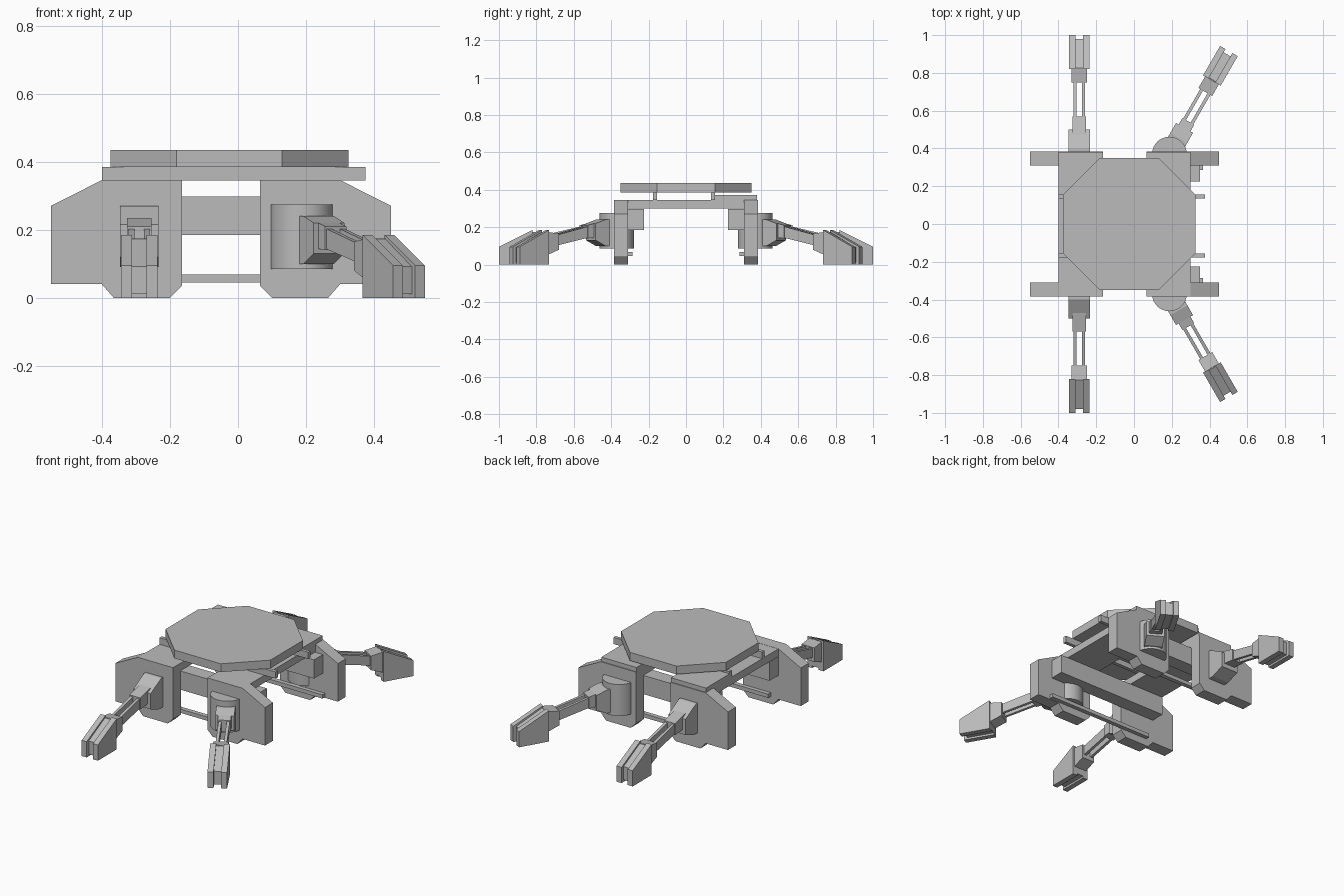
import bpy, bmesh, math
from mathutils import Matrix, Vector

cube = bpy.data.objects.get("Cube")
if cube:
    bpy.data.objects.remove(cube, do_unlink=True)

grey = bpy.data.materials.new("plain grey")
grey.use_nodes = True
COLOUR = (0.5, 0.5, 0.5, 1)
grey.diffuse_color = COLOUR
grey.node_tree.nodes["Principled BSDF"].inputs["Base Color"].default_value = COLOUR


def prism(name, points, axis, lo, hi, matrix=Matrix()):
    """Extrude a 2D outline along an axis from lo to hi."""
    def place(p, d):
        return {"x": (d, p[0], p[1]), "y": (p[0], d, p[1]), "z": (p[0], p[1], d)}[axis]
    bm = bmesh.new()
    face = bm.faces.new([bm.verts.new(place(p, lo)) for p in points])
    ext = bmesh.ops.extrude_face_region(bm, geom=[face])
    verts = [g for g in ext["geom"] if isinstance(g, bmesh.types.BMVert)]
    shift = Vector(place((0, 0), hi - lo))
    bmesh.ops.translate(bm, verts=verts, vec=shift)
    bm.transform(matrix)
    bmesh.ops.recalc_face_normals(bm, faces=bm.faces)
    mesh = bpy.data.meshes.new(name)
    bm.to_mesh(mesh)
    bm.free()
    mesh.materials.append(grey)
    obj = bpy.data.objects.new(name, mesh)
    bpy.context.collection.objects.link(obj)
    return obj


def box(name, x, y, z, matrix=Matrix()):
    return prism(name, [(x[0], y[0]), (x[1], y[0]), (x[1], y[1]), (x[0], y[1])],
                 "z", z[0], z[1], matrix)


def leg(name, matrix, width, mount):
    """A leg that reaches along local +y from its pivot."""
    prism(name + "_mount", mount, "x", -width, width, matrix)
    prism(name + "_wrist", [(0.1, 0.15), (0.1, 0.235), (0.2, 0.21), (0.2, 0.14)],
          "x", -0.036, 0.036, matrix)
    for s in (-1, 1):
        # twin arm rails
        a, b = sorted((s * 0.014, s * 0.031))
        prism(name + "_arm_rail", [(0.19, 0.145), (0.19, 0.205), (0.42, 0.15), (0.42, 0.095)],
              "x", a, b, matrix)
        # outer foot slabs
        a, b = sorted((s * 0.021, s * 0.054))
        prism(name + "_foot_slab", [(0.45, 0), (0.45, 0.185), (0.63, 0.095), (0.63, 0)],
              "x", a, b, matrix)
    prism(name + "_foot_core", [(0.45, 0.012), (0.45, 0.175), (0.61, 0.092), (0.61, 0.012)],
          "x", -0.022, 0.022, matrix)
    prism(name + "_ankle", [(0.38, 0.08), (0.38, 0.165), (0.455, 0.175), (0.455, 0.05)],
          "x", -0.042, 0.042, matrix)


# Octagonal top platform
R, H, CX = 0.35, 0.155, -0.025
octagon = [(CX + x, y) for x, y in ((-H, -R), (H, -R), (R, -H), (R, H),
                                   (H, R), (-H, R), (-R, H), (-R, -H))]
prism("top_platform", octagon, "z", 0.385, 0.435)
box("platform_bar_front", (-0.4, 0.375), (-0.177, -0.155), (0.345, 0.385))
box("platform_bar_back", (-0.4, 0.375), (0.134, 0.155), (0.345, 0.385))

# Deck rails that run from front to back, and pads on their rear ends
for side, x in (("right", (-0.4, -0.165)), ("left", (0.065, 0.3))):
    box(side + "_deck_rail", x, (-0.32, 0.32), (0.3, 0.345))
    box(side + "_deck_pad", x, (0.155, 0.38), (0.345, 0.372))

# Corner plates, with the same outline mirrored about the centre line of the platform
outline = [(-0.5, 0.04), (-0.5, 0.27), (-0.35, 0.346), (-0.115, 0.346),
           (-0.115, 0.035), (-0.15, 0), (-0.315, 0), (-0.35, 0.04)]
straight_mount = [(0, 0.09), (0, 0.27), (0.03, 0.27), (0.13, 0.215), (0.13, 0.12), (0.05, 0.09)]
swivel_mount = [(0.04, 0.1), (0.04, 0.24), (0.1, 0.24), (0.16, 0.22), (0.16, 0.13), (0.1, 0.1)]

for end, s in (("front", -1), ("back", 1)):
    near, far = sorted((s * 0.31, s * 0.385))
    for side, m in (("right", 1), ("left", -1)):
        prism(f"{end}_{side}_plate", [(m * x - 0.05, z) for x, z in outline], "y", near, far)

    # Cross beams between the plates
    box(end + "_cross_beam", (-0.4, 0.35), sorted((s * 0.225, s * 0.312)), (0.185, 0.298))
    box(end + "_low_bar", (-0.35, 0.365), sorted((s * 0.285, s * 0.312)), (0.045, 0.068))

    # Upright swivel drum
    ring = [(0.1875 + 0.092 * math.cos(i * math.tau / 32),
             s * 0.37 + 0.092 * math.sin(i * math.tau / 32)) for i in range(32)]
    drum = prism(end + "_swivel_drum", ring, "z", 0.085, 0.275)
    bpy.ops.object.select_all(action="DESELECT")
    drum.select_set(True)
    bpy.context.view_layer.objects.active = drum
    bpy.ops.object.shade_smooth_by_angle()

    # One straight leg and one splayed leg at each end
    mirror = Matrix.Diagonal((1, s, 1, 1))
    leg(end + "_right_leg", mirror @ Matrix.Translation((-0.29, 0.37, 0)), 0.057, straight_mount)
    leg(end + "_left_leg", mirror @ Matrix.Translation((0.1875, 0.37, 0))
        @ Matrix.Rotation(math.radians(-30), 4, "Z"), 0.052, swivel_mount)
